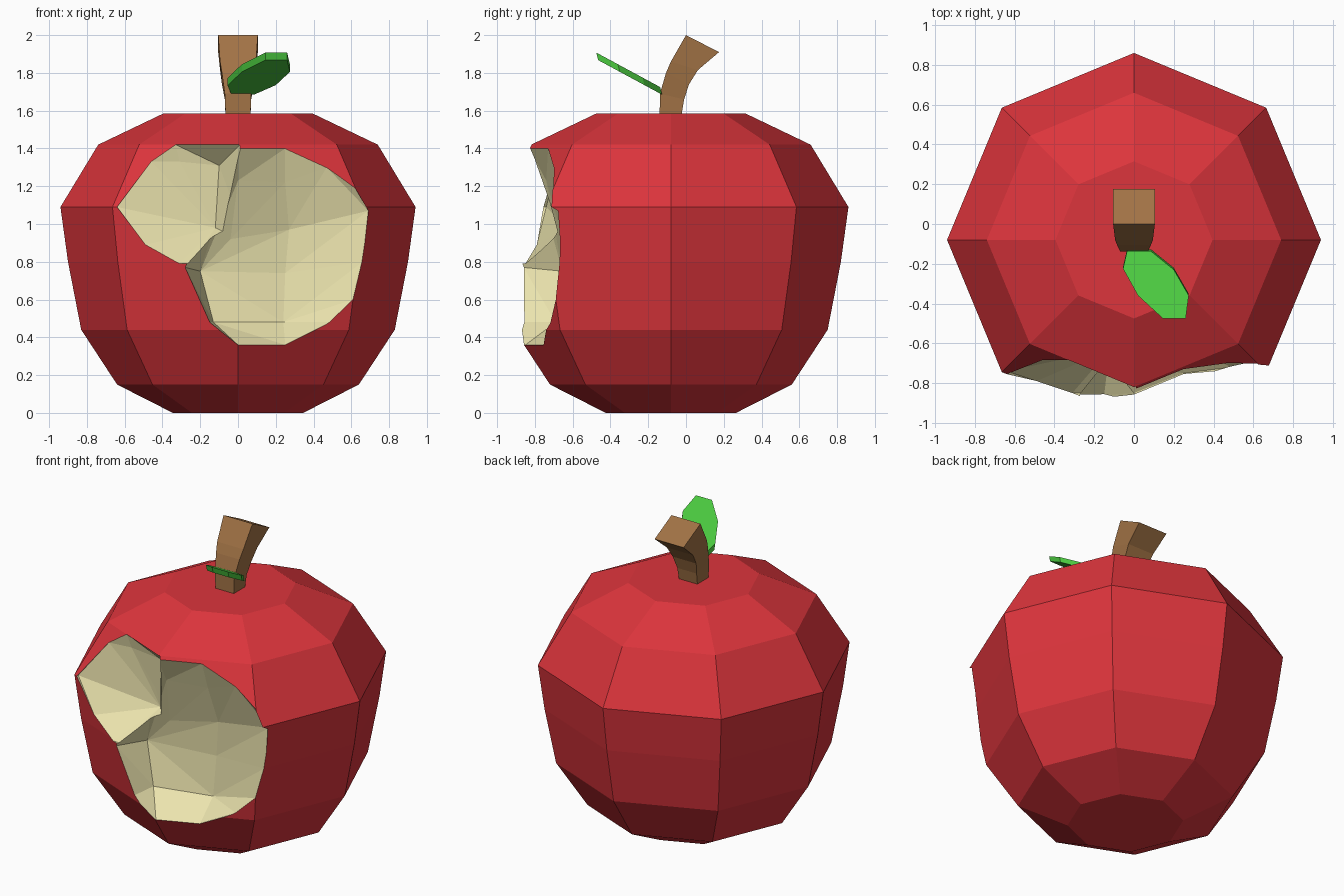
import bpy, bmesh, math
from mathutils import Vector

if "Cube" in bpy.data.objects:
    bpy.data.objects.remove(bpy.data.objects["Cube"])


def material(name, rgb):
    m = bpy.data.materials.new(name)
    m.diffuse_color = (*rgb, 1)
    m.use_nodes = True
    m.node_tree.nodes["Principled BSDF"].inputs["Base Color"].default_value = m.diffuse_color
    return m


red = material("skin_red", (0.72, 0.035, 0.045))
cream = material("flesh_cream", (0.83, 0.77, 0.42))
brown = material("stem_brown", (0.36, 0.17, 0.06))
green = material("leaf_green", (0.07, 0.58, 0.05))


def finish(name, bm, mats, index=0):
    bmesh.ops.recalc_face_normals(bm, faces=bm.faces)
    for f in bm.faces:
        f.material_index = index
    me = bpy.data.meshes.new(name)
    bm.to_mesh(me)
    bm.free()
    ob = bpy.data.objects.new(name, me)
    bpy.context.collection.objects.link(ob)
    for m in mats:
        me.materials.append(m)
    return ob


def loft(bm, rings):
    """Skin closed rings of points and cap both ends."""
    loops = [[bm.verts.new(p) for p in r] for r in rings]
    n = len(loops[0])
    for a, b in zip(loops, loops[1:]):
        for i in range(n):
            j = (i + 1) % n
            bm.faces.new((a[i], a[j], b[j], b[i]))
    bm.faces.new(loops[0][::-1])
    bm.faces.new(loops[-1])


# Apple body: eight-sided turned profile (radius, height)
profile = [(.345, 0), (.64, .15), (.83, .44), (.90, .80), (.94, 1.09), (.74, 1.42), (.395, 1.585)]
bm = bmesh.new()
loft(bm, [[(r * math.cos(k * math.pi / 4), -.08 + r * math.sin(k * math.pi / 4), z)
           for k in range(8)] for r, z in profile])
apple = finish("apple_body", bm, [red, cream])

# Bites: faceted hulls with a rim at the skin and a few deeper points
rim_right = [(0, -.83, 1.40), (.25, -.73, 1.40), (.47, -.70, 1.30), (.62, -.70, 1.19),
             (.69, -.66, 1.07), (.66, -.67, .80), (.61, -.69, .60), (.49, -.72, .48),
             (.25, -.75, .36), (0, -.85, .36), (-.15, -.86, .48), (-.28, -.86, .77)]
deep_right = [(0, -.74, 1.23), (.25, -.67, 1.22), (.27, -.59, .97), (.25, -.58, .74),
              (-.2, -.655, .75), (.24, -.60, .48), (-.13, -.69, .48), (-.04, -.65, .92)]
rim_left = [(-.64, -.74, 1.09), (-.46, -.68, 1.33), (-.33, -.68, 1.42), (.01, -.82, 1.42),
            (.05, -.85, .90), (-.25, -.85, .79), (-.31, -.85, .79), (-.49, -.79, .89)]
deep_left = [(-.31, -.66, 1.33), (-.10, -.66, 1.31), (-.15, -.64, 1.10), (-.12, -.63, .98)]

for name, rim, deep in (("bite_right", rim_right, deep_right), ("bite_left", rim_left, deep_left)):
    bm = bmesh.new()
    for p in rim + deep + [(x, -1.3, z) for x, y, z in rim]:
        bm.verts.new(p)
    hull = bmesh.ops.convex_hull(bm, input=bm.verts)
    loose = [v for v in bm.verts if not v.link_faces]
    bmesh.ops.delete(bm, geom=loose, context='VERTS')
    cutter = finish(name, bm, [red, cream], 1)
    cutter.hide_render = True
    mod = apple.modifiers.new(name, 'BOOLEAN')
    mod.operation = 'DIFFERENCE'
    mod.solver = 'EXACT'
    mod.object = cutter
    bpy.context.view_layer.objects.active = apple
    bpy.ops.object.modifier_apply(modifier=name)
    bpy.data.objects.remove(cutter)

# Stem: square section bending backwards (front y,z / back y,z / half width)
sections = [(-.14, 1.54, -.03, 1.54, .065), (-.138, 1.69, -.01, 1.66, .07),
            (-.106, 1.80, .016, 1.74, .085), (-.08, 1.86, .063, 1.815, .095),
            (0, 2.0, .175, 1.91, .105)]
bm = bmesh.new()
loft(bm, [[(-w, fy, fz), (w, fy, fz), (w, by, bz), (-w, by, bz)]
          for fy, fz, by, bz, w in sections])
finish("stem", bm, [brown])

# Leaf: thin eight-sided plate rising towards the front
outline = [(-.035, -.127), (.085, -.127), (.2, -.22), (.275, -.35),
           (.26, -.465), (.145, -.465), (.02, -.35), (-.055, -.215)]
bm = bmesh.new()
base = [Vector((x, y, 1.685 + .54 * (-.127 - y))) for x, y in outline]
loft(bm, [base, [p + Vector((0, -.01, .04)) for p in base]])
finish("leaf", bm, [green])
